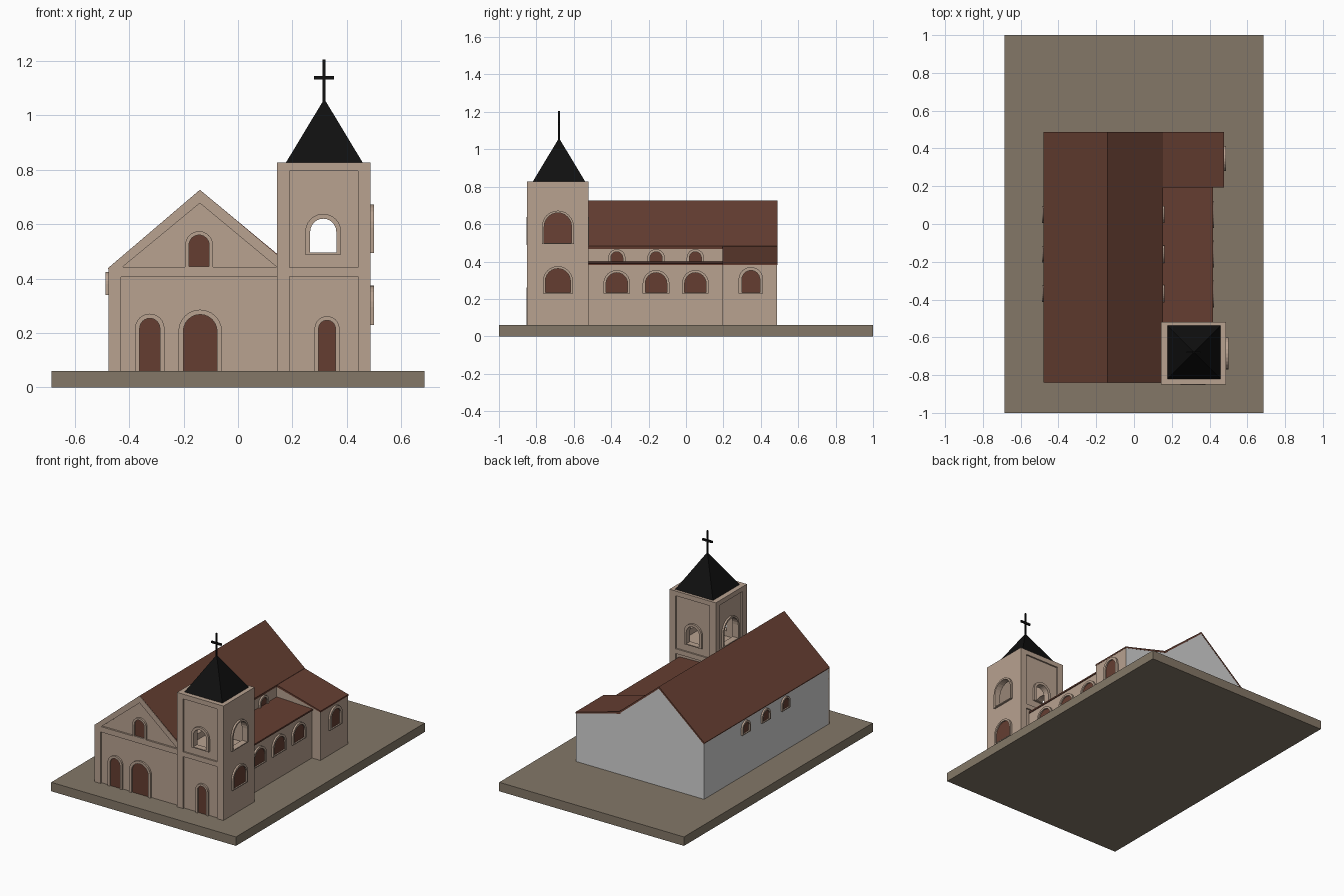
import bpy, bmesh, math
from mathutils import Matrix, Vector

if "Cube" in bpy.data.objects:
    bpy.data.objects.remove(bpy.data.objects["Cube"])


def material(name, rgb):
    m = bpy.data.materials.new(name)
    m.diffuse_color = (*rgb, 1)
    m.use_nodes = True
    m.node_tree.nodes["Principled BSDF"].inputs["Base Color"].default_value = m.diffuse_color
    return m


STONE = material("beige_stone", (0.48, 0.36, 0.28))
BROWN = material("red_brown", (0.13, 0.048, 0.031))
BLACK = material("black_metal", (0.005, 0.005, 0.005))
EARTH = material("ground_brown", (0.23, 0.187, 0.137))
GREY = material("plain_grey", (0.65, 0.65, 0.65))


def add(name, mesh, mat):
    mesh.name = name
    mesh.materials.clear()
    mesh.materials.append(mat)
    ob = bpy.data.objects.new(name, mesh)
    bpy.context.collection.objects.link(ob)
    return ob


def evaluated_mesh(ob):
    bpy.context.view_layer.update()
    dg = bpy.context.evaluated_depsgraph_get()
    return bpy.data.meshes.new_from_object(ob.evaluated_get(dg))


def prism(name, loops, axis, a, b, mat):
    """Slab from outlines (inner loops are holes), spanning a..b on the axis."""
    cu = bpy.data.curves.new("outline", 'CURVE')
    cu.dimensions = '2D'
    cu.fill_mode = 'BOTH'
    cu.extrude = abs(b - a) / 2
    for pts in loops:
        s = cu.splines.new('POLY')
        s.points.add(len(pts) - 1)
        for p, (u, v) in zip(s.points, pts):
            p.co = (u, v, 0, 1)
        s.use_cyclic_u = True
    tmp = bpy.data.objects.new("outline", cu)
    bpy.context.collection.objects.link(tmp)
    me = evaluated_mesh(tmp)
    bpy.data.objects.remove(tmp)
    mid = (a + b) / 2
    if axis == 'y':
        M = Matrix(((1, 0, 0, 0), (0, 0, -1, mid), (0, 1, 0, 0), (0, 0, 0, 1)))
    else:
        M = Matrix(((0, 0, 1, mid), (1, 0, 0, 0), (0, 1, 0, 0), (0, 0, 0, 1)))
    me.transform(M)
    bm = bmesh.new()
    bm.from_mesh(me)
    bmesh.ops.remove_doubles(bm, verts=bm.verts, dist=1e-5)
    bmesh.ops.recalc_face_normals(bm, faces=bm.faces)
    for f in bm.faces:
        f.smooth = False
        f.material_index = 0
    bm.to_mesh(me)
    bm.free()
    return add(name, me, mat)


def box(name, lo, hi, mat):
    lo, hi = Vector(lo), Vector(hi)
    bm = bmesh.new()
    bmesh.ops.create_cube(bm, size=1)
    for v in bm.verts:
        v.co = (lo + hi) / 2 + v.co * (hi - lo)
    me = bpy.data.meshes.new(name)
    bm.to_mesh(me)
    bm.free()
    return add(name, me, mat)


def rect(u0, v0, u1, v1):
    return [(u0, v0), (u1, v0), (u1, v1), (u0, v1)]


def arch(c, w, z0, z1, n=12):
    r = w / 2
    top = [(c + r * math.cos(math.pi * i / n), z1 - r + r * math.sin(math.pi * i / n))
           for i in range(n + 1)]
    return [(c - r, z0), (c + r, z0)] + top


def surround(name, axis, wall, sgn, c, w, z0, z1, f):
    prism(name + "_surround", [arch(c, w + 2 * f, z0 - 0.006, z1 + f), arch(c, w, z0, z1)],
          axis, wall - sgn * 0.002, wall + sgn * 0.012, STONE)


def opening(name, axis, wall, sgn, c, w, z0, z1, f):
    surround(name, axis, wall, sgn, c, w, z0, z1, f)
    prism(name, [arch(c, w, z0, z1)], axis, wall - sgn * 0.003, wall + sgn * 0.003, BROWN)


def grey_sides(ob):
    # unpainted left and back walls
    ob.data.materials.append(GREY)
    for p in ob.data.polygons:
        if p.normal.x < -0.9 or p.normal.y > 0.9:
            p.material_index = 1


# Ground slab
box("ground_slab", (-0.685, -1, 0), (0.685, 1, 0.06), EARTH)

# Nave with gabled roof
nave = prism("nave", [[(-0.475, 0.05), (0.15, 0.05), (0.15, 0.474), (-0.14, 0.717), (-0.475, 0.434)]],
             'y', -0.83, 0.487, STONE)
grey_sides(nave)
prism("nave_roof", [[(-0.478, 0.438), (-0.14, 0.726), (0.154, 0.482), (0.152, 0.468),
                     (-0.14, 0.712), (-0.474, 0.428)]], 'y', -0.84, 0.488, BROWN)

# Facade trim leaving a wall panel and a gable panel recessed
prism("facade_trim", [[(-0.475, 0.05), (0.16, 0.05), (0.16, 0.473), (-0.14, 0.725), (-0.475, 0.44)],
                      rect(-0.43, 0.056, 0.143, 0.405),
                      [(-0.425, 0.442), (0.143, 0.442), (-0.14, 0.677)]],
      'y', -0.842, -0.825, STONE)
opening("main_door", 'y', -0.83, -1, -0.139, 0.124, 0.058, 0.268, 0.018)
opening("side_door", 'y', -0.83, -1, -0.324, 0.074, 0.058, 0.254, 0.017)
opening("gable_window", 'y', -0.83, -1, -0.143, 0.074, 0.445, 0.56, 0.014)

# Side aisle and transept with lean-to roofs
prism("aisle", [[(0.14, 0.05), (0.412, 0.05), (0.412, 0.382), (0.14, 0.39)]],
      'y', -0.53, 0.2, STONE)
prism("aisle_roof", [[(0.14, 0.385), (0.418, 0.38), (0.418, 0.39), (0.14, 0.4)]],
      'y', -0.525, 0.197, BROWN)
transept = prism("transept", [[(0.14, 0.05), (0.475, 0.05), (0.475, 0.386), (0.14, 0.474)]],
                 'y', 0.195, 0.487, STONE)
grey_sides(transept)
prism("transept_roof", [[(0.145, 0.468), (0.477, 0.382), (0.477, 0.392), (0.145, 0.482)]],
      'y', 0.194, 0.488, BROWN)

# Rows of windows along the sides
for i, y in enumerate((-0.37, -0.16, 0.05)):
    opening(f"aisle_window_{i}", 'x', 0.412, 1, y, 0.115, 0.235, 0.34, 0.014)
    opening(f"clerestory_window_{i}", 'x', 0.15, 1, y, 0.064, 0.36, 0.452, 0.014)
    opening(f"left_window_{i}", 'x', -0.475, -1, y, 0.064, 0.345, 0.412, 0.012)
opening("transept_window", 'x', 0.475, 1, 0.347, 0.096, 0.235, 0.352, 0.018)

# Bell tower, hollowed at the belfry with arched openings on all sides
X0, X1, Y0, Y1 = 0.143, 0.487, -0.85, -0.52
TX, TY = 0.313, -0.685
tower = box("tower", (X0 + 0.012, Y0 + 0.01, 0.05), (X1, Y1 - 0.01, 0.827), STONE)
cutters = [
    box("belfry_room_cutter", (0.185, -0.81, 0.46), (0.457, -0.56, 0.79), STONE),
    prism("front_arch_cutter", [arch(TX, 0.096, 0.495, 0.62)], 'y', -1, -0.4, STONE),
    prism("side_arch_cutter", [arch(TY, 0.146, 0.5, 0.66)], 'x', 0, 0.7, STONE),
]
for c in cutters:
    c.hide_render = True
    m = tower.modifiers.new("cut", 'BOOLEAN')
    m.operation = 'DIFFERENCE'
    m.solver = 'EXACT'
    m.object = c
cut_mesh = evaluated_mesh(tower)
tower.modifiers.clear()
tower.data = cut_mesh
for c in cutters:
    bpy.data.objects.remove(c)


# Tower corner strips and bands around recessed panels
def tower_trim(name, axis, u0, u1, a, b):
    prism(name, [rect(u0, 0.05, u1, 0.827), rect(u0 + 0.046, 0.056, u1 - 0.046, 0.408),
                 rect(u0 + 0.046, 0.44, u1 - 0.046, 0.795)], axis, a, b, STONE)


tower_trim("tower_front_trim", 'y', X0, X1, Y0, Y0 + 0.012)
tower_trim("tower_back_trim", 'y', X0, X1, Y1 - 0.012, Y1)
tower_trim("tower_left_trim", 'x', Y0, Y1, X0, X0 + 0.014)

# Tower openings
surround("belfry_front", 'y', Y0 + 0.01, -1, TX, 0.096, 0.495, 0.62, 0.018)
surround("belfry_back", 'y', Y1 - 0.01, 1, TX, 0.096, 0.495, 0.62, 0.018)
surround("belfry_right", 'x', X1, 1, TY, 0.146, 0.5, 0.66, 0.012)
surround("belfry_left", 'x', X0 + 0.012, -1, TY, 0.146, 0.5, 0.66, 0.012)
opening("tower_door", 'y', Y0 + 0.01, -1, 0.327, 0.062, 0.058, 0.247, 0.015)
opening("tower_side_window", 'x', X1, 1, TY, 0.134, 0.235, 0.362, 0.013)

# Pyramid spire
bm = bmesh.new()
bmesh.ops.create_cone(bm, cap_ends=True, segments=4, radius1=0.141 * math.sqrt(2), radius2=0, depth=0.234,
                      matrix=Matrix.Translation((0.317, -0.679, 0.943)) @ Matrix.Rotation(math.pi / 4, 4, 'Z'))
me = bpy.data.meshes.new("spire")
bm.to_mesh(me)
bm.free()
add("spire", me, BLACK)

# Cross
box("cross_post", (0.311, -0.684, 1.04), (0.321, -0.674, 1.205), BLACK)
box("cross_arm", (0.279, -0.684, 1.131), (0.353, -0.674, 1.144), BLACK)
